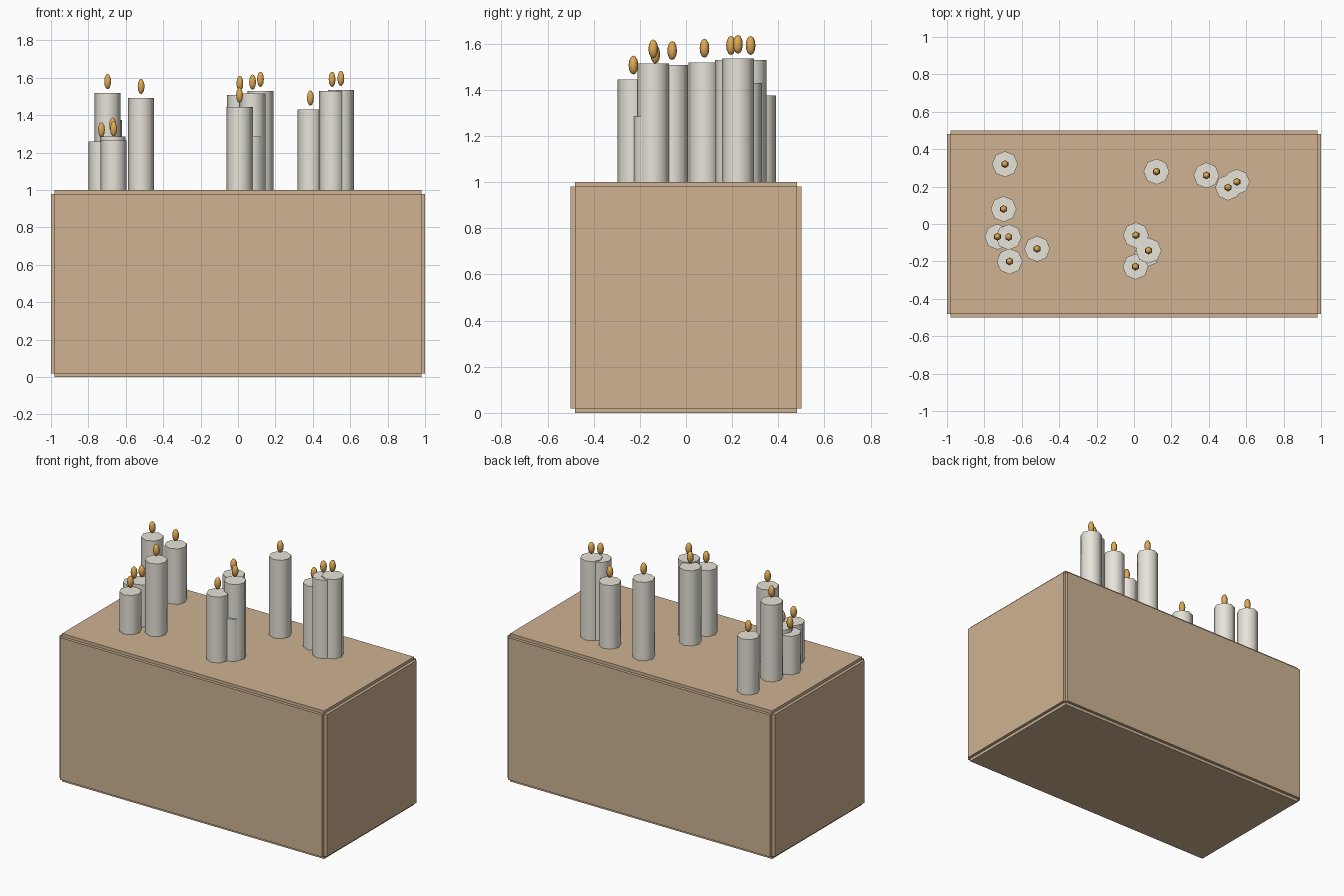
import bpy, bmesh
from mathutils import Matrix

if "Cube" in bpy.data.objects:
    bpy.data.objects.remove(bpy.data.objects["Cube"])


def material(name, rgb):
    m = bpy.data.materials.new(name)
    m.diffuse_color = (*rgb, 1)
    m.use_nodes = True
    m.node_tree.nodes["Principled BSDF"].inputs["Base Color"].default_value = m.diffuse_color
    return m


TAN = material("tan_board", (0.62, 0.45, 0.29))
WAX = material("wax", (0.80, 0.77, 0.69))
FIRE = material("flame_orange", (0.75, 0.40, 0.09))


def finish(name, bm, mat, loc, smooth=None):
    bmesh.ops.recalc_face_normals(bm, faces=bm.faces)
    me = bpy.data.meshes.new(name)
    bm.to_mesh(me)
    bm.free()
    me.materials.append(mat)
    ob = bpy.data.objects.new(name, me)
    ob.location = loc
    bpy.context.collection.objects.link(ob)
    if smooth:
        bpy.ops.object.select_all(action='DESELECT')
        ob.select_set(True)
        bpy.context.view_layer.objects.active = ob
        bpy.ops.object.shade_smooth_by_angle(angle=smooth)
    return ob


# Box with a small square step cut along every edge
bm = bmesh.new()
bmesh.ops.create_cube(bm, size=1, matrix=Matrix.Diagonal((2, 1, 1, 1)))
box = finish("box", bm, TAN, (0, 0, 0.5))
step = box.modifiers.new("edge_step", 'BEVEL')
step.width = 0.02
step.segments = 2
step.profile = 0.0

# Candles: x, y, height of the top
CANDLES = [
    (-0.69, 0.32, 1.375), (-0.697, 0.08, 1.518), (-0.73, -0.068, 1.26),
    (-0.67, -0.07, 1.285), (-0.665, -0.20, 1.265), (-0.518, -0.133, 1.492),
    (0.01, -0.06, 1.508), (0.008, -0.228, 1.445), (0.078, -0.142, 1.515),
    (0.07, -0.16, 1.285), (0.12, 0.28, 1.53), (0.387, 0.26, 1.43),
    (0.503, 0.195, 1.53), (0.55, 0.225, 1.535),
]

for i, (x, y, top) in enumerate(CANDLES, 1):
    # Eight-sided wax column
    h = top - 1
    bm = bmesh.new()
    bmesh.ops.create_cone(bm, cap_ends=True, segments=8, radius1=0.069,
                          radius2=0.069, depth=h)
    finish(f"candle_{i}", bm, WAX, (x, y, 1 + h / 2), smooth=0.9)
    # Flame hovering just above the wax
    bm = bmesh.new()
    bmesh.ops.create_uvsphere(bm, u_segments=6, v_segments=6, radius=1,
                              matrix=Matrix.Diagonal((0.021, 0.021, 0.041, 1)))
    finish(f"flame_{i}", bm, FIRE, (x, y, top + 0.062), smooth=1.2)
